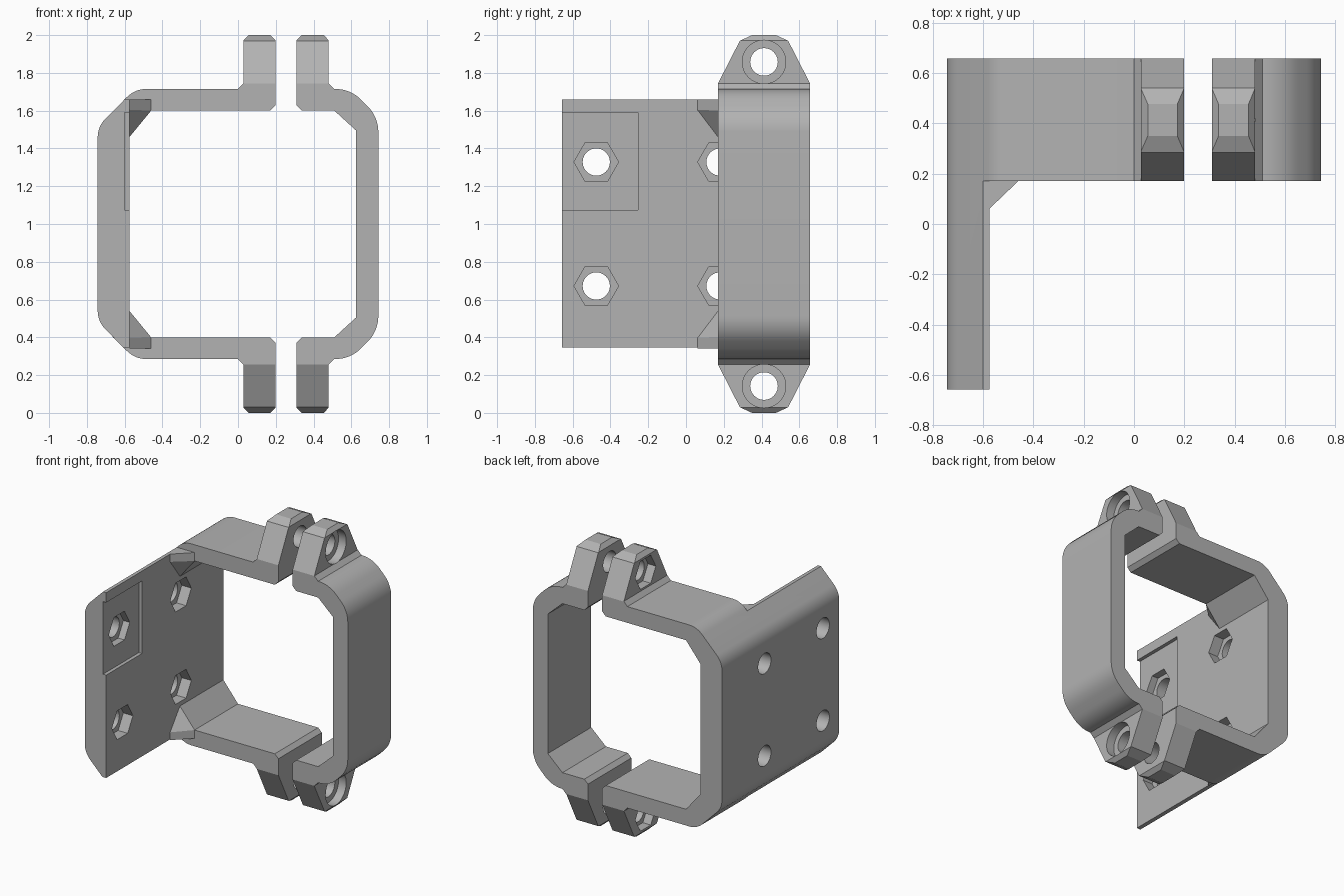
import bpy, bmesh, math
from mathutils import Vector

cube = bpy.data.objects.get("Cube")
if cube:
    bpy.data.objects.remove(cube, do_unlink=True)

# Single grey finish
grey = bpy.data.materials.new("grey plastic")
grey.use_nodes = True
grey.diffuse_color = (0.45, 0.45, 0.45, 1)
grey.node_tree.nodes["Principled BSDF"].inputs["Base Color"].default_value = (0.45, 0.45, 0.45, 1)

MID_Y = 0.413   # centre of the clamp band in depth
FRONT, BAND, BACK = -0.657, 0.17, 0.657


def make(name, bm):
    bmesh.ops.recalc_face_normals(bm, faces=bm.faces)
    mesh = bpy.data.meshes.new(name)
    bm.to_mesh(mesh)
    bm.free()
    mesh.materials.append(grey)
    obj = bpy.data.objects.new(name, mesh)
    bpy.context.collection.objects.link(obj)
    return obj


def prism(name, points, depth):
    bm = bmesh.new()
    face = bm.faces.new([bm.verts.new(p) for p in points])
    new = bmesh.ops.extrude_face_region(bm, geom=[face])["geom"]
    verts = [v for v in new if isinstance(v, bmesh.types.BMVert)]
    bmesh.ops.translate(bm, verts=verts, vec=depth)
    return make(name, bm)


def box(x0, x1, y0, y1, z0, z1):
    return prism("cutter", [(x0, y0, z0), (x1, y0, z0), (x1, y1, z0), (x0, y1, z0)], (0, 0, z1 - z0))


def bore(x0, x1, y, z, r, sides):
    ring = [math.tau * i / sides for i in range(sides)]
    return prism("cutter", [(x0, y + r * math.cos(a), z + r * math.sin(a)) for a in ring], (x1 - x0, 0, 0))


def rounded(a, corner, b, reach, steps=8):
    """Arc-like blend of a corner, starting `reach` away from it."""
    a, c, b = Vector(a), Vector(corner), Vector(b)
    u, v = (a - c).normalized(), (b - c).normalized()
    half = u.angle(v) / 2
    centre = c + (u + v).normalized() * reach / math.cos(half)
    p, q = c + u * reach - centre, c + v * reach - centre
    total = p.angle(q)
    return [tuple(centre + (p * math.sin((1 - t) * total) + q * math.sin(t * total)) / math.sin(total))
            for t in (i / steps for i in range(steps + 1))]


def mirrored(half):
    return half + [(x, 2 - z) for x, z in reversed(half)]


def cut(obj, cutters):
    for c in cutters:
        c.hide_render = True
        mod = obj.modifiers.new("cut", 'BOOLEAN')
        mod.operation, mod.solver, mod.object = 'DIFFERENCE', 'EXACT', c
    result = bpy.data.meshes.new_from_object(obj.evaluated_get(bpy.context.evaluated_depsgraph_get()))
    obj.modifiers.clear()
    obj.data = result
    for c in cutters:
        bpy.data.objects.remove(c, do_unlink=True)


def ear_cutters(head_x0, head_x1, head_sides):
    """Tapered ear sides, through holes and fastener pockets, top and bottom."""
    out = []
    for up in (1, -1):
        for side in (1, -1):
            taper = [(0.313, 1.608), (0.128, 1.97), (0.063, 2.0), (0.063, 2.1), (0.313, 2.1)]
            out.append(prism("cutter", [(-0.3, MID_Y + side * y, 1 + up * (z - 1)) for y, z in taper], (1.3, 0, 0)))
        z = 1 + up * 0.858
        out.append(bore(-0.1, 0.6, MID_Y, z, 0.073, 40))
        out.append(bore(head_x0, head_x1, MID_Y, z, 0.115, head_sides))
    return out


def extrude_profile(name, half, y0):
    return prism(name, [(x, y0, z) for x, z in mirrored(half)], (0, BACK - y0, 0))


# Left half: C-shaped clamp band running forward into the mounting plate
low, high = (-0.743, 1.517), (-0.545, 1.715)
left_half = ([(-0.575, 1.46), (-0.46, 1.60), (0.17, 1.60), (0.198, 1.628), (0.198, 1.972), (0.172, 2.0),
              (0.055, 2.0), (0.028, 1.972), (0.028, 1.745), (0.0, 1.715)]
             + rounded((0, 1.715), high, low, 0.06) + rounded(high, low, (-0.743, 1), 0.06))
# The closed loop is split: inner side first, then outer side reversed below
inner, outer = left_half[:1], left_half[1:]
ring = left_half + [(x, 2 - z) for x, z in reversed(left_half)]
plate_clamp = prism("clamp_with_mounting_plate", [(x, FRONT, z) for x, z in ring], (0, BACK - FRONT, 0))
cutters = [box(-0.575, 1, -1, BAND, -0.5, 2.5),
           box(-1, 1, -1, BAND, 1.66, 2.5),
           box(-1, 1, -1, BAND, -0.5, 0.345),
           box(-0.60, -0.4, -1, -0.255, 1.075, 1.59)]
for y in (-0.475, 0.18):
    for z in (0.672, 1.328):
        cutters.append(bore(-1, -0.4, y, z, 0.072, 40))
        cutters.append(bore(-0.65, -0.5, y, z, 0.118, 6))
cut(plate_clamp, cutters + ear_cutters(-0.05, 0.09, 6))

# Right half: the removable clamp jaw
low, high = (0.743, 1.567), (0.595, 1.715)
jaw_half = ([(0.625, 1.495), (0.51, 1.60), (0.338, 1.60), (0.31, 1.628), (0.31, 1.972), (0.336, 2.0),
             (0.455, 2.0), (0.48, 1.972), (0.48, 1.745), (0.51, 1.715)]
            + rounded((0.51, 1.715), high, low, 0.08) + rounded(high, low, (0.743, 1), 0.08))
jaw = extrude_profile("clamp_jaw", jaw_half, BAND)
cut(jaw, ear_cutters(0.42, 0.56, 40))

# Corner gussets between plate and band
gussets = []
for name, up in (("upper_gusset", 1), ("lower_gusset", -1)):
    bm = bmesh.new()
    for x, y, z in [(-0.575, 0.06, 1.66), (-0.575, 0.06, 1.605), (-0.575, BAND, 1.46),
                    (-0.46, BAND, 1.60), (-0.46, BAND, 1.66), (-0.575, BAND, 1.66)]:
        bm.verts.new((x, y, 1 + up * (z - 1)))
    bmesh.ops.convex_hull(bm, input=bm.verts)
    gussets.append(make(name, bm))

# Smooth the rounded corners and bores, keep the edges crisp
bpy.ops.object.select_all(action='DESELECT')
for obj in [plate_clamp, jaw] + gussets:
    obj.select_set(True)
    bpy.context.view_layer.objects.active = obj
bpy.ops.object.shade_smooth_by_angle(angle=math.radians(22))
